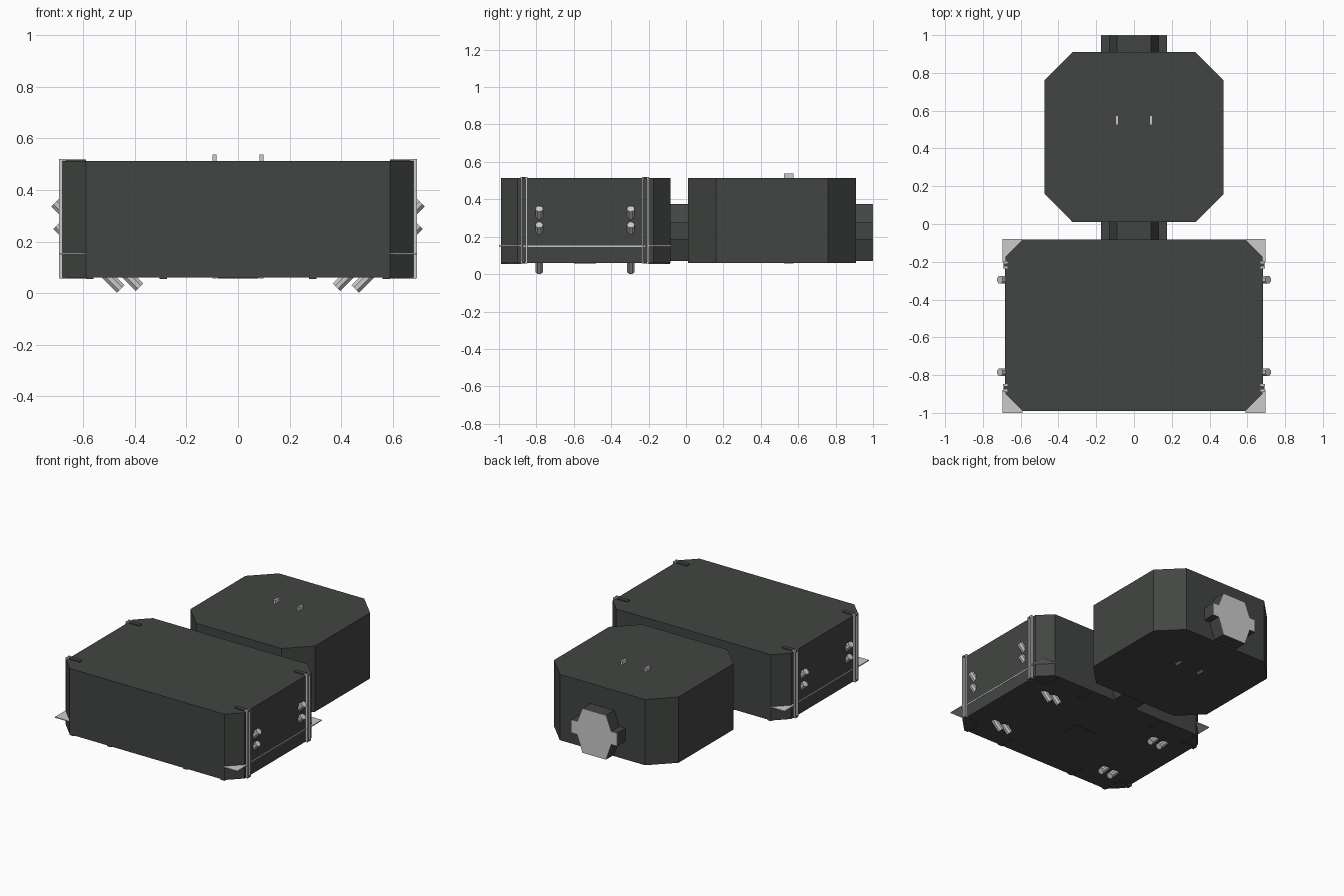
import bpy, bmesh
from math import radians
from mathutils import Vector, Matrix

if "Cube" in bpy.data.objects:
    bpy.data.objects.remove(bpy.data.objects["Cube"])

dark = bpy.data.materials.new("dark_plastic")
dark.diffuse_color = (0.055, 0.06, 0.056, 1)
dark.use_nodes = True
dark.node_tree.nodes["Principled BSDF"].inputs["Base Color"].default_value = dark.diffuse_color


def finish(name, bm, mat=None):
    bmesh.ops.recalc_face_normals(bm, faces=bm.faces[:])
    mesh = bpy.data.meshes.new(name)
    bm.to_mesh(mesh)
    bm.free()
    if mat:
        mesh.materials.append(mat)
    obj = bpy.data.objects.new(name, mesh)
    bpy.context.collection.objects.link(obj)
    return obj


def prism(name, points, direction, mat=None):
    """Extrude a closed planar profile along a direction."""
    bm = bmesh.new()
    face = bm.faces.new([bm.verts.new(p) for p in points])
    ext = bmesh.ops.extrude_face_region(bm, geom=[face])
    verts = [v for v in ext["geom"] if isinstance(v, bmesh.types.BMVert)]
    bmesh.ops.translate(bm, verts=verts, vec=direction)
    if not any(set(f.verts) == set(face.verts) for f in bm.faces if f != face) and not face.is_valid:
        bm.faces.new([bm.verts[i] for i in range(len(points))])
    return finish(name, bm, mat)


def box(name, x0, x1, y0, y1, z0, z1, mat=None):
    bm = bmesh.new()
    size = Matrix.Diagonal((abs(x1 - x0), abs(y1 - y0), abs(z1 - z0), 1))
    centre = Matrix.Translation(((x0 + x1) / 2, (y0 + y1) / 2, (z0 + z1) / 2))
    bmesh.ops.create_cube(bm, size=1, matrix=centre @ size)
    return finish(name, bm, mat)


def rod(name, a, b, radius, sides=8, mat=None):
    a, b = Vector(a), Vector(b)
    rot = (b - a).to_track_quat("Z", "Y").to_matrix().to_4x4()
    bm = bmesh.new()
    bmesh.ops.create_cone(bm, cap_ends=True, segments=sides, radius1=radius, radius2=radius,
                          depth=(b - a).length,
                          matrix=Matrix.Translation((a + b) / 2) @ rot @ Matrix.Rotation(radians(180 / sides), 4, "Z"))
    return finish(name, bm, mat)


def chamfered_block(name, w, y0, y1, c):
    pts = [(-w, y0 + c), (-w + c, y0), (w - c, y0), (w, y0 + c),
           (w, y1 - c), (w - c, y1), (-w + c, y1), (-w, y1 - c)]
    return prism(name, [(x, y, 0.06) for x, y in pts], (0, 0, 0.453), dark)


# Two main housings
chamfered_block("wide_housing", 0.68, -0.99, -0.083, 0.09)
chamfered_block("narrow_housing", 0.475, 0.01, 0.91, 0.15)

# Notched couplings between the housings and at the back
half = [(0.09, 0.07), (0.13, 0.185), (0.175, 0.185), (0.175, 0.275), (0.13, 0.275), (0.09, 0.375)]
profile = half + [(-x, z) for x, z in reversed(half)]
for name, y0, y1, mat in (("front_coupling", -0.09, 0.02, dark),
                          ("rear_coupling", 0.9, 0.998, dark),
                          ("coupling_end_face", 0.998, 1.0, None)):
    prism(name, [(x, y0, z) for x, z in profile], (0, y1 - y0, 0), mat)

# Fittings on the wide housing, mirrored left and right
for s in (-1, 1):
    box("side_seam", s * 0.67, s * 0.682, -0.87, -0.22, 0.146, 0.153)
    for y in (-0.785, -0.295):
        rod("outer_diagonal_rod", (s * 0.702, y, 0.263), (s * 0.455, y, 0.016), 0.022)
        rod("inner_diagonal_rod", (s * 0.71, y, 0.35), (s * 0.382, y, 0.022), 0.022)
    for y, corner, inner in ((-0.867, -1.0, -0.88), (-0.217, -0.08, -0.2)):
        # Corner plate and vertical strips
        box("corner_plate", s * 0.59, s * 0.695, corner, inner, 0.149, 0.155)
        for d in (-0.014, 0.014):
            box("side_strip", s * 0.67, s * 0.694, y + d - 0.005, y + d + 0.005, 0.058, 0.52)
        # Clip tabs on top and bottom faces
        box("top_tab", s * 0.59, s * 0.692, y - 0.014, y + 0.014, 0.508, 0.519, dark)
        box("bottom_side_tab", s * 0.59, s * 0.692, y - 0.014, y + 0.014, 0.056, 0.066, dark)
        for x in (0.29, 0.575):
            edge = -0.99 if y < -0.5 else -0.085
            box("bottom_edge_tab", s * x - 0.015, s * x + 0.015, edge, inner, 0.054, 0.066, dark)
    # Pegs through the narrow housing
    box("upright_peg", s * 0.083, s * 0.098, 0.525, 0.575, 0.056, 0.537)

# Small pad under the wide housing
box("underside_pad", -0.08, 0.08, -0.6, -0.48, 0.057, 0.065, dark)
